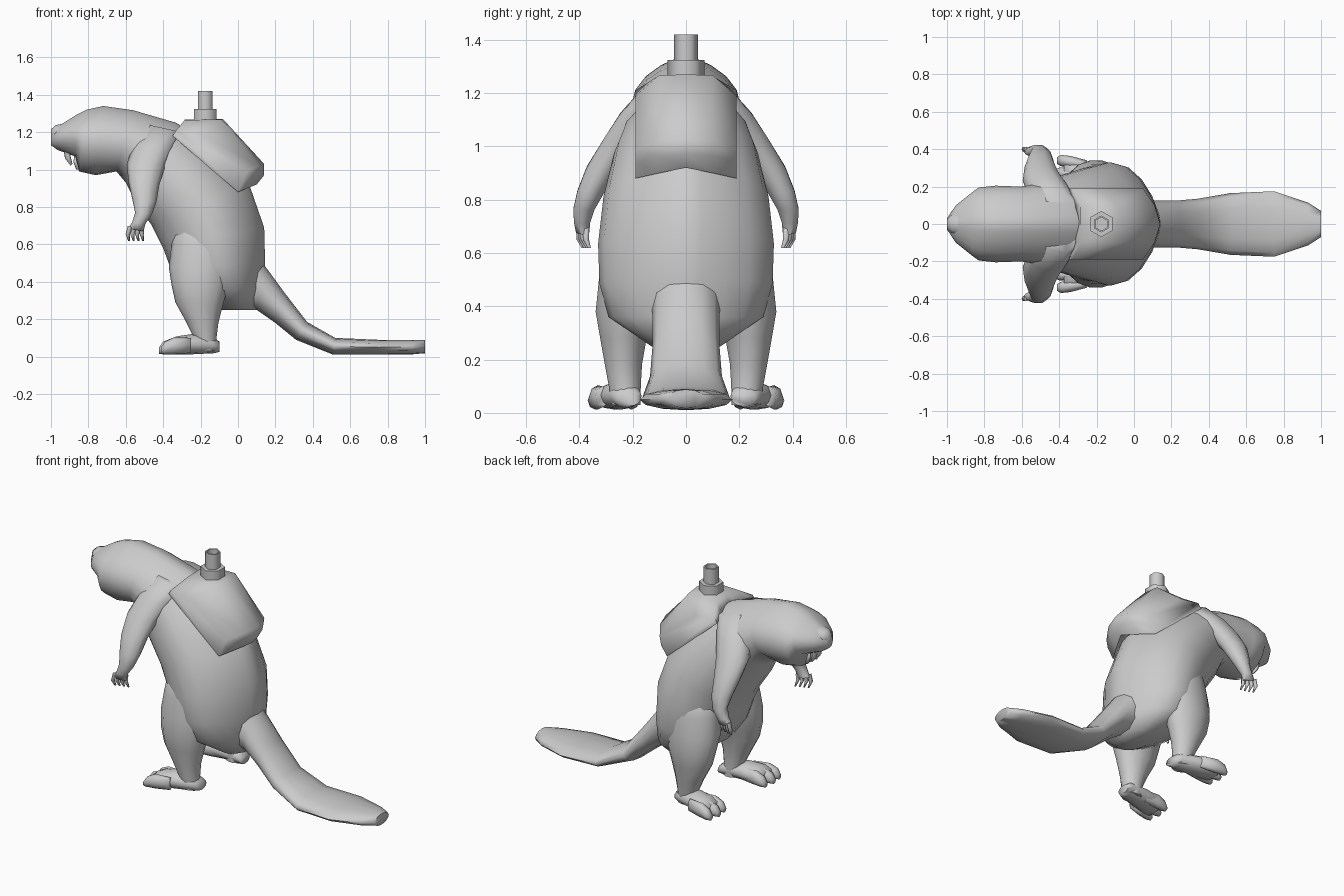
import bpy, bmesh, math
from mathutils import Vector

cube = bpy.data.objects.get("Cube")
if cube:
    bpy.data.objects.remove(cube)

grey = bpy.data.materials.new("plain grey")
grey.use_nodes = True
color = (0.6, 0.6, 0.6, 1)
grey.diffuse_color = color
grey.node_tree.nodes["Principled BSDF"].inputs["Base Color"].default_value = color


def finish(name, bm, mirror=False, angle=80):
    """Turn a bmesh into a smooth grey object, optionally mirrored across y."""
    bmesh.ops.recalc_face_normals(bm, faces=bm.faces)
    mesh = bpy.data.meshes.new(name)
    bm.to_mesh(mesh)
    bm.free()
    mesh.materials.append(grey)
    obj = bpy.data.objects.new(name, mesh)
    bpy.context.collection.objects.link(obj)
    if mirror:
        mod = obj.modifiers.new("mirror", "MIRROR")
        mod.use_axis = (False, True, False)
    bpy.ops.object.select_all(action="DESELECT")
    obj.select_set(True)
    bpy.context.view_layer.objects.active = obj
    bpy.ops.object.shade_smooth_by_angle(angle=math.radians(angle))


def bridge(bm, rings):
    """Skin neighbouring vertex rings with quads and cap both ends."""
    for low, high in zip(rings, rings[1:]):
        count = len(low)
        for i in range(count):
            j = (i + 1) % count
            bm.faces.new((low[i], low[j], high[j], high[i]))
    bm.faces.new(rings[0])
    bm.faces.new(rings[-1])


def loft(name, sections, sides=14, mirror=False, pinch=1):
    """Each section: two opposite outline points (x, z), centre y, half width.
    A pinch above 1 narrows the half nearest the first outline point."""
    bm = bmesh.new()
    rings = []
    for (xa, za), (xb, zb), y, width in sections:
        mid = Vector(((xa + xb) / 2, y, (za + zb) / 2))
        reach = Vector(((xa - xb) / 2, 0, (za - zb) / 2))
        ring = []
        for i in range(sides):
            t = math.tau * i / sides
            side = math.sin(t)
            if math.cos(t) > 0:
                side = math.copysign(abs(side) ** pinch, side)
            ring.append(bm.verts.new(mid + reach * math.cos(t) + Vector((0, width * side, 0))))
        rings.append(ring)
    bridge(bm, rings)
    finish(name, bm, mirror)


# Head and torso in one continuous skin, from nose to rump
loft("head_and_body", [
    ((-1, 1.2), (-1, 1.13), 0, .03),
    ((-.94, 1.245), (-.965, 1.105), 0, .1),
    ((-.86, 1.295), (-.87, 1.07), 0, .17),
    ((-.81, 1.32), (-.85, .99), 0, .195),
    ((-.72, 1.34), (-.76, .97), 0, .205),
    ((-.56, 1.317), (-.65, .99), 0, .2),
    ((-.33, 1.25), (-.6, .93), 0, .22),
    ((-.13, 1.12), (-.55, .83), 0, .27),
    ((.06, .92), (-.46, .7), 0, .31),
    ((.14, .69), (-.4, .58), 0, .33),
    ((.145, .5), (-.36, .47), 0, .325),
    ((.13, .36), (-.28, .36), 0, .29),
    ((.1, .25), (-.09, .25), 0, .13),
], sides=20, pinch=1.45)

# Nose tip
loft("nose", [
    ((-1, 1.215), (-1, 1.16), 0, .025),
    ((-.975, 1.237), (-.98, 1.15), 0, .05),
    ((-.92, 1.25), (-.92, 1.15), 0, .07),
], sides=10)

# Front teeth
loft("upper_teeth", [
    ((-.935, 1.12), (-.9, 1.12), .022, .018),
    ((-.925, 1.06), (-.895, 1.07), .022, .016),
    ((-.895, 1.02), (-.885, 1.03), .02, .01),
], sides=6, mirror=True)
loft("lower_teeth", [
    ((-.865, 1.0), (-.835, 1.0), .018, .015),
    ((-.88, 1.04), (-.855, 1.05), .018, .013),
    ((-.875, 1.075), (-.868, 1.075), .016, .008),
], sides=6, mirror=True)

# Flat paddle tail, rooted in the rump
loft("tail", [
    ((.0, .65), (-.02, .26), 0, .14),
    ((.14, .49), (.1, .25), 0, .125),
    ((.25, .34), (.2, .18), 0, .125),
    ((.37, .185), (.31, .09), 0, .135),
    ((.52, .1), (.51, .01), 0, .165),
    ((.75, .09), (.75, .01), 0, .175),
    ((.93, .09), (.93, .012), 0, .115),
    ((1, .088), (1, .018), 0, .07),
], sides=12)

# Legs, with thighs that fade into the torso
loft("legs", [
    ((-.33, .78), (-.05, .78), .17, .1),
    ((-.355, .6), (-.03, .6), .195, .125),
    ((-.37, .48), (-.03, .48), .21, .122),
    ((-.355, .38), (-.05, .38), .23, .112),
    ((-.335, .29), (-.08, .28), .235, .09),
    ((-.28, .19), (-.105, .18), .235, .072),
    ((-.24, .11), (-.115, .1), .23, .062),
    ((-.23, .03), (-.11, .03), .225, .055),
], mirror=True)

# Feet, each with three close-set toes
loft("feet", [
    ((-.1, .08), (-.1, .025), .215, .045),
    ((-.14, .11), (-.13, .018), .225, .058),
    ((-.25, .12), (-.25, .012), .245, .075),
    ((-.33, .108), (-.33, .012), .262, .088),
    ((-.375, .085), (-.375, .015), .268, .08),
], sides=12, mirror=True)
for i, label in enumerate(("inner", "middle", "outer")):
    y = .205 + .055 * i
    lead = .01 * (1 - abs(i - 1))
    loft(label + "_toes", [
        ((-.25, .1), (-.25, .02), y, .025),
        ((-.34, .104), (-.34, .012), y + .008 * i, .033),
        ((-.39 - lead, .08), (-.39 - lead, .012), y + .012 * i, .03),
        ((-.412 - lead, .05), (-.412 - lead, .015), y + .012 * i, .018),
    ], sides=8, mirror=True)

# Arms flowing out of the shoulders
loft("arms", [
    ((-.48, 1.24), (-.3, 1.2), .1, .06),
    ((-.56, 1.13), (-.34, 1.12), .165, .085),
    ((-.595, 1.03), (-.385, 1.03), .23, .082),
    ((-.585, .93), (-.42, .92), .305, .07),
    ((-.565, .84), (-.435, .83), .355, .055),
    ((-.55, .77), (-.46, .76), .383, .042),
    ((-.565, .72), (-.495, .71), .39, .032),
    ((-.588, .685), (-.505, .67), .388, .026),
], sides=10, mirror=True)

# Four curled fingers on each hand
for i, label in enumerate(("first", "second", "third", "fourth")):
    x = -.577 + .021 * i
    y = .4 - .008 * i
    tip = x - .014 + .004 * i
    loft(label + "_fingers", [
        ((x - .012, .7), (x + .012, .69), y, .014),
        ((tip - .01, .655), (tip + .012, .65), y, .013),
        ((tip + .004, .618), (tip + .014, .618), y - .014, .006),
    ], sides=6, mirror=True)

# Backpack: side outlines wrapped from the spine ridge to both flanks
spine = [(-.3, 1.2), (-.285, 1.268), (-.08, 1.27), (.14, 1.03), (.14, .97), (.1, .92)]
shoulder = [(-.32, 1.19), (-.285, 1.265), (-.09, 1.268), (.11, 1.02), (.1, .965), (.05, .9)]
flank = [(-.35, 1.18), (-.33, 1.21), (-.2, 1.19), (.05, .99), (.04, .94), (0, .88)]
bm = bmesh.new()
stations = [(-.19, flank), (-.1, shoulder), (0, spine), (.1, shoulder), (.19, flank)]
bridge(bm, [[bm.verts.new((x, y, z)) for x, z in outline] for y, outline in stations])
finish("backpack", bm)

# Hexagonal filler cap with an open spout
bm = bmesh.new()
rings = []
for radius, z in ((.07, 1.25), (.07, 1.325), (.045, 1.325), (.045, 1.42), (.036, 1.42), (.036, 1.39)):
    rings.append([bm.verts.new((radius * math.sin(math.tau * i / 6) - .175,
                                radius * math.cos(math.tau * i / 6), z)) for i in range(6)])
bridge(bm, rings)
finish("backpack_spout", bm)
